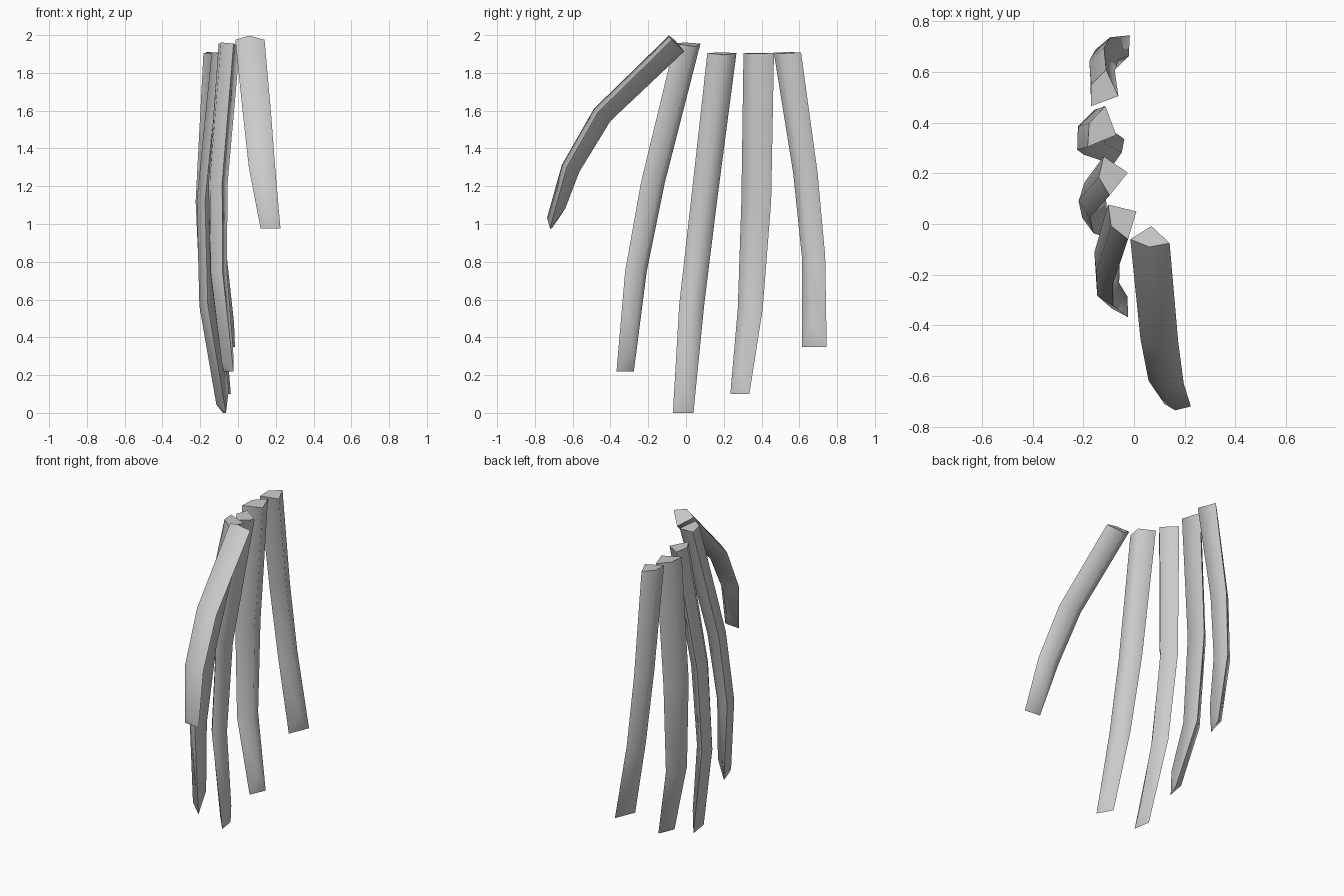
import bpy
import bmesh
from mathutils import Vector

cube = bpy.data.objects.get("Cube")
if cube:
    bpy.data.objects.remove(cube, do_unlink=True)

grey = bpy.data.materials.new("plain_grey")
grey.use_nodes = True
grey.diffuse_color = (0.6, 0.6, 0.6, 1)
grey.node_tree.nodes["Principled BSDF"].inputs["Base Color"].default_value = (0.6, 0.6, 0.6, 1)

RIDGE = (0.085, 0.075, 0.065, 0.045)   # depth of the inner ridge at each joint
BACK = (0.032, 0.034, 0.035, 0.035)    # depth of the shallow outer side


def finger(name, path, across, widths):
    """Bent kite-section strip, closed flat at the knuckle and chisel-shaped at the tip."""
    pts = [Vector(p) for p in path]
    side = Vector((*across, 0)).normalized()
    bm = bmesh.new()
    rings = []
    for i, p in enumerate(pts):
        before = (p - pts[max(i - 1, 0)]).normalized()
        after = (pts[min(i + 1, 3)] - p).normalized()
        along = (before + after).normalized()
        inner = along.cross(side).normalized()
        ridge, back = p + inner * RIDGE[i], p - inner * BACK[i]
        if i == 3:
            ridge -= along * 0.12
            back -= along * 0.05
        corners = (p - side * widths[i], ridge, p + side * widths[i], back)
        rings.append([bm.verts.new(c) for c in corners])

    # side strips
    for r, s in zip(rings, rings[1:]):
        for k in range(4):
            n = (k + 1) % 4
            bm.faces.new((r[k], r[n], s[n], s[k]))
    # knuckle cap and folded tip
    bm.faces.new(rings[0])
    a, ridge, c, back = rings[-1]
    bm.faces.new((a, ridge, c))
    bm.faces.new((c, back, a))
    bmesh.ops.recalc_face_normals(bm, faces=bm.faces)

    # smooth inner and outer sides, crisp long edges and cap
    for f in bm.faces:
        f.smooth = True
    rims = {v for r in rings for v in (r[0], r[2])}
    top = set(rings[0])
    for e in bm.edges:
        ends = set(e.verts)
        e.smooth = not (ends <= rims or ends <= top)

    mesh = bpy.data.meshes.new(name)
    bm.to_mesh(mesh)
    bm.free()
    mesh.materials.append(grey)
    obj = bpy.data.objects.new(name, mesh)
    bpy.context.collection.objects.link(obj)


# thumb
finger("thumb",
       [(0.063, -0.068, 1.975), (0.1, -0.46, 1.59), (0.127, -0.625, 1.3), (0.172, -0.715, 0.977)],
       (-1, 0.1), (0.078, 0.075, 0.07, 0.053))
# index finger
finger("index_finger",
       [(-0.063, 0.008, 1.955), (-0.12, -0.175, 1.22), (-0.115, -0.265, 0.75), (-0.05, -0.322, 0.22)],
       (-0.5, 0.87), (0.079, 0.073, 0.066, 0.053))
# middle finger
finger("middle_finger",
       [(-0.108, 0.19, 1.905), (-0.185, 0.095, 1.12), (-0.17, 0.03, 0.57), (-0.072, -0.015, 0)],
       (-0.15, 0.99), (0.078, 0.07, 0.067, 0.055))
# ring finger
finger("ring_finger",
       [(-0.148, 0.385, 1.905), (-0.19, 0.372, 1.12), (-0.17, 0.34, 0.55), (-0.06, 0.285, 0.1)],
       (0.4, 0.92), (0.088, 0.086, 0.072, 0.055))
# little finger
finger("little_finger",
       [(-0.14, 0.537, 1.908), (-0.145, 0.632, 1.27), (-0.12, 0.675, 0.83), (-0.043, 0.68, 0.35)],
       (0.38, 0.92), (0.078, 0.07, 0.067, 0.07))
